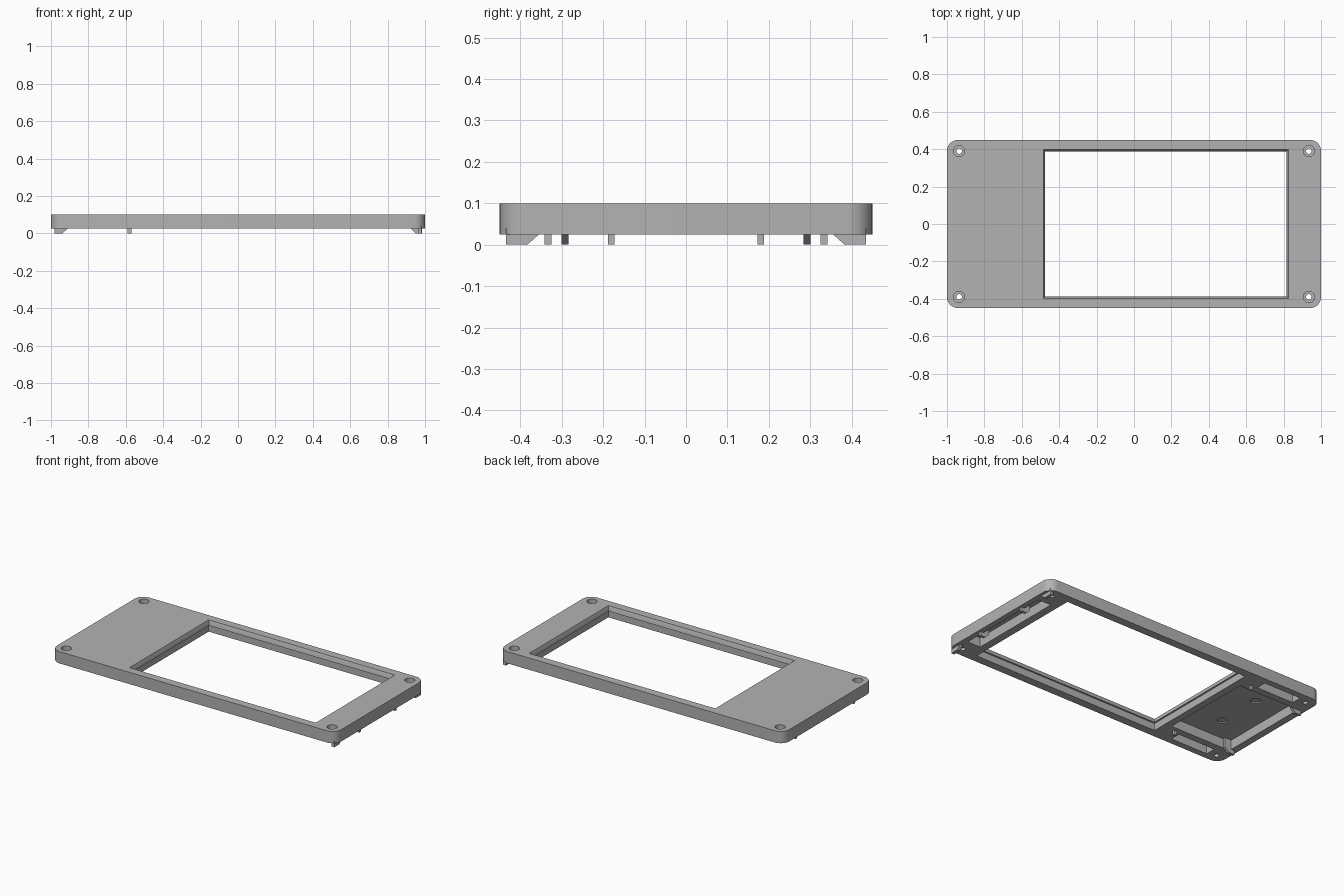
import bpy, bmesh, math

cube = bpy.data.objects.get("Cube")
if cube:
    bpy.data.objects.remove(cube, do_unlink=True)

grey = bpy.data.materials.new("plain grey")
grey.use_nodes = True
COLOUR = (0.45, 0.45, 0.45, 1)
grey.diffuse_color = COLOUR
grey.node_tree.nodes["Principled BSDF"].inputs["Base Color"].default_value = COLOUR

BOTTOM, TOP = 0.025, 0.10


def loft(name, lower, upper):
    """Closed solid between two matching loops of 3D points."""
    bm = bmesh.new()
    a = [bm.verts.new(p) for p in lower]
    b = [bm.verts.new(p) for p in upper]
    bm.faces.new(a[::-1])
    bm.faces.new(b)
    for i in range(len(a)):
        j = (i + 1) % len(a)
        bm.faces.new((a[i], a[j], b[j], b[i]))
    bmesh.ops.recalc_face_normals(bm, faces=bm.faces)
    mesh = bpy.data.meshes.new(name)
    bm.to_mesh(mesh)
    bm.free()
    mesh.materials.append(grey)
    obj = bpy.data.objects.new(name, mesh)
    bpy.context.collection.objects.link(obj)
    return obj


def rect(x0, x1, y0, y1, z, grow=0):
    return [(x0 - grow, y0 - grow, z), (x1 + grow, y0 - grow, z),
            (x1 + grow, y1 + grow, z), (x0 - grow, y1 + grow, z)]


def box(name, x0, x1, y0, y1, z0, z1):
    return loft(name, rect(x0, x1, y0, y1, z0), rect(x0, x1, y0, y1, z1))


def circle(x, y, z, r, n=24):
    return [(x + r * math.cos(math.tau * i / n), y + r * math.sin(math.tau * i / n), z)
            for i in range(n)]


def cylinder(name, x, y, r, z0, z1):
    return loft(name, circle(x, y, z0, r), circle(x, y, z1, r))


def rounded(hx, hy, r, z, steps=8):
    points = []
    for k, (sx, sy) in enumerate([(1, 1), (-1, 1), (-1, -1), (1, -1)]):
        for i in range(steps + 1):
            t = math.pi / 2 * (k + i / steps)
            points.append((sx * (hx - r) + r * math.cos(t),
                           sy * (hy - r) + r * math.sin(t), z))
    return points


def cut(body, cutter):
    cutter.hide_render = True
    mod = body.modifiers.new("cut", "BOOLEAN")
    mod.operation = "DIFFERENCE"
    mod.solver = "EXACT"
    mod.object = cutter
    bpy.context.view_layer.objects.active = body
    bpy.ops.object.modifier_apply(modifier=mod.name)
    bpy.data.objects.remove(cutter, do_unlink=True)


# Rounded faceplate
plate = loft("faceplate", rounded(1, 0.45, 0.06, BOTTOM), rounded(1, 0.45, 0.06, TOP))

# Screen opening: bevelled lip above a slightly wider lower wall
window = (-0.475, 0.815, -0.388, 0.388)
cut(plate, box("opening", *window, 0, 0.2))
cut(plate, loft("lip_bevel", rect(*window, 0.075), rect(*window, 0.125, 0.02)))
cut(plate, loft("lower_wall", rect(*window, 0, 0.01), rect(*window, 0.07, 0.01)))

# Hollow underside: large pocket, side channels and end slot
FLOOR = 0.085
cut(plate, box("pocket", -0.955, -0.53, -0.30, 0.30, 0, FLOOR))
for side in (-1, 1):
    y0, y1 = sorted((side * 0.345, side * 0.41))
    cut(plate, box("channel", -0.88, -0.62, y0, y1, 0, FLOOR))
    cut(plate, cylinder("blind_hole", -0.775, side * 0.145, 0.03, 0.05, 0.093))
cut(plate, box("end_slot", 0.875, 0.965, -0.31, 0.31, 0, FLOOR))

# Counterbored corner screw holes
for sx in (-1, 1):
    for sy in (-1, 1):
        cut(plate, cylinder("screw_hole", sx * 0.935, sy * 0.39, 0.015, 0, 0.2))
        cut(plate, cylinder("counterbore", sx * 0.935, sy * 0.39, 0.03, 0.07, 0.2))


# Clips hanging below the plate
def clip_along_x(name, outline, y):
    return loft(name, [(x, y - 0.008, z) for x, z in outline],
                [(x, y + 0.008, z) for x, z in outline])


for side, label in ((-1, "right"), (1, "left")):
    clip_along_x("end_hook_" + label,
                 [(-0.98, 0), (-0.94, 0), (-0.91, BOTTOM), (-0.91, FLOOR), (-0.98, FLOOR)],
                 side * 0.292)
    clip_along_x("slot_hook_" + label,
                 [(0.95, 0), (0.985, 0), (0.985, 0.05), (0.925, 0.05), (0.925, BOTTOM)],
                 side * 0.18)
    box("middle_peg_" + label, -0.59, -0.57, side * 0.333 - 0.008,
        side * 0.333 + 0.008, 0, 0.05)
    # Tapered corner foot
    profile = [(0.435, 0), (0.383, 0), (0.355, BOTTOM), (0.355, 0.04), (0.435, 0.04)]
    loft("corner_foot_" + label, [(0.962, side * y, z) for y, z in profile],
         [(0.982, side * y, z) for y, z in profile])

# Smooth the round corners and holes, keep the rest sharp
bpy.ops.object.select_all(action="DESELECT")
plate.select_set(True)
bpy.context.view_layer.objects.active = plate
bpy.ops.object.shade_smooth_by_angle(angle=math.radians(30))
